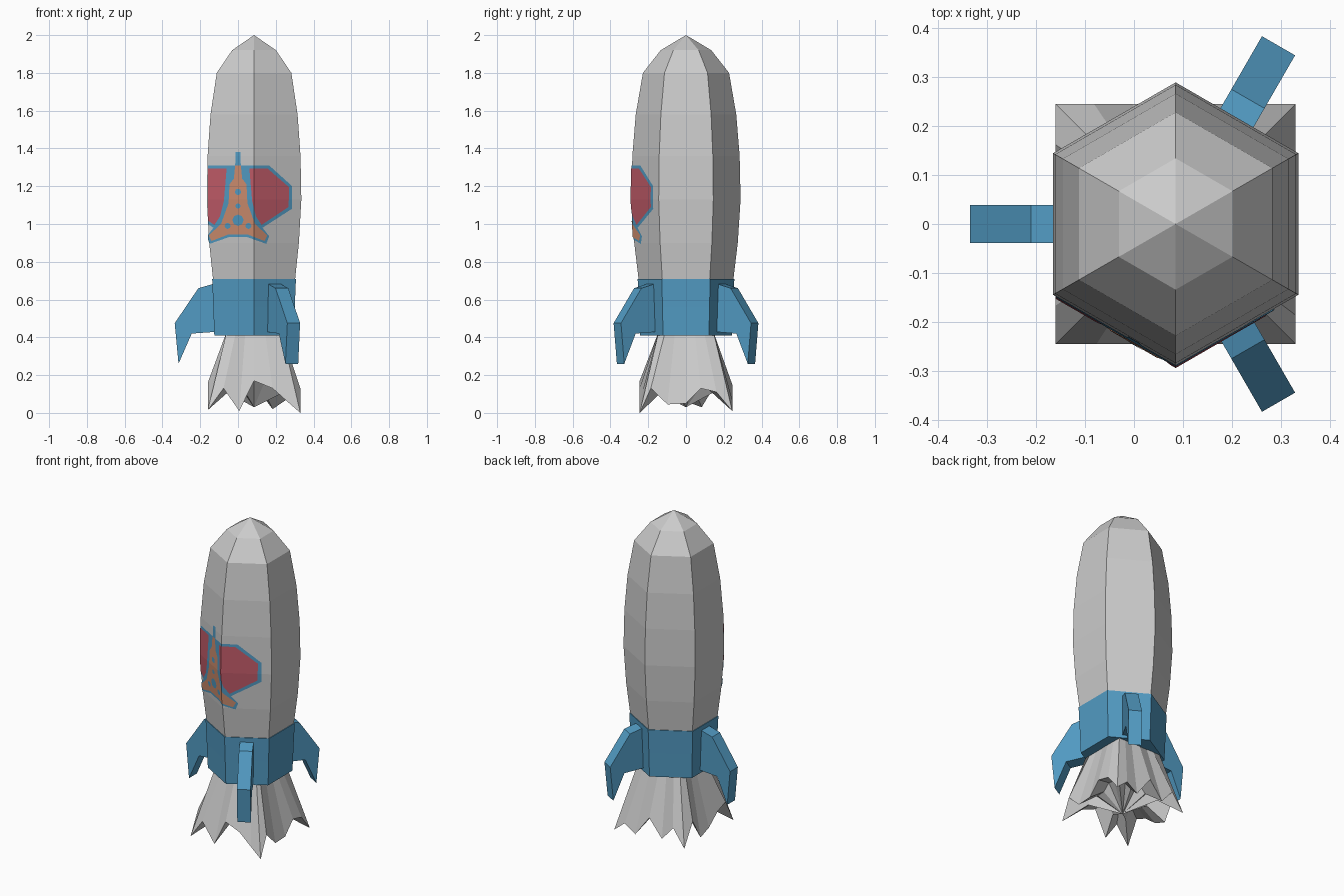
import bpy, bmesh, math
from mathutils import Vector

if "Cube" in bpy.data.objects:
    bpy.data.objects.remove(bpy.data.objects["Cube"])

CX = 0.085  # axis of the hull


def mat(name, col):
    m = bpy.data.materials.new(name)
    m.diffuse_color = (*col, 1)
    m.use_nodes = True
    m.node_tree.nodes["Principled BSDF"].inputs["Base Color"].default_value = m.diffuse_color
    return m


GREY = mat("light_grey", (0.60, 0.60, 0.60))
BLUE = mat("blue", (0.085, 0.33, 0.55))
RED = mat("red", (0.53, 0.105, 0.14))
TAN = mat("tan", (0.62, 0.27, 0.16))


def finish(name, bm, material, normals=True):
    if normals:
        bmesh.ops.recalc_face_normals(bm, faces=bm.faces[:])
    me = bpy.data.meshes.new(name)
    bm.to_mesh(me)
    bm.free()
    me.materials.append(material)
    ob = bpy.data.objects.new(name, me)
    bpy.context.collection.objects.link(ob)
    return ob


def bridge(bm, a, b):
    n = len(a)
    for i in range(n):
        bm.faces.new((a[i], a[(i + 1) % n], b[(i + 1) % n], b[i]))


def fan(bm, ring, tip):
    for i in range(len(ring)):
        bm.faces.new((ring[i], ring[(i + 1) % len(ring)], tip))


def hex_lathe(name, rings, material, tip=None):
    bm = bmesh.new()
    loops = []
    for z, r in rings:
        loops.append([bm.verts.new((CX + r * math.cos(math.radians(30 + 60 * i)),
                                    r * math.sin(math.radians(30 + 60 * i)), z))
                      for i in range(6)])
    for a, b in zip(loops, loops[1:]):
        bridge(bm, a, b)
    bm.faces.new(loops[0])
    if tip:
        fan(bm, loops[-1], bm.verts.new((CX, 0, tip)))
    else:
        bm.faces.new(loops[-1])
    return finish(name, bm, material)


# Hull with pointed nose, and the blue tail band
HULL = [(0.70, 0.250), (0.90, 0.274), (1.13, 0.289), (1.36, 0.284),
        (1.58, 0.266), (1.80, 0.228), (1.92, 0.134)]
hex_lathe("hull", HULL, GREY, tip=2.0)
hex_lathe("tail_band", [(0.41, 0.243), (0.56, 0.249), (0.71, 0.256)], BLUE)

# Three swept fins
FIN = [(0.19, 0.69), (0.295, 0.66), (0.42, 0.475), (0.40, 0.26), (0.33, 0.42), (0.19, 0.43)]
for k, deg in enumerate((180, 60, -60)):
    c, s = math.cos(math.radians(deg)), math.sin(math.radians(deg))
    bm = bmesh.new()
    sides = [[bm.verts.new((CX + r * c - w * s, r * s + w * c, z)) for r, z in FIN]
             for w in (-0.039, 0.039)]
    bridge(bm, *sides)
    for side in sides:
        bm.faces.new(side)
    finish(f"fin_{k + 1}", bm, BLUE)

# Flared square exhaust plume with a jagged hem and a crumpled underside
HEMS = [[(0, .015), (.17, .13), (.34, .01), (.50, .17), (.70, .13), (.86, .06)],
        [(0, .0), (.12, .13), (.30, .045), (.50, .05), (.66, .13), (.83, .11)],
        [(0, .01), (.15, .07), (.30, .02), (.50, .15), (.68, .04), (.84, .13)],
        [(0, .02), (.17, .16), (.33, .03), (.50, .06), (.68, .13), (.84, .16)]]
bm = bmesh.new()
top, hem, inner = [], [], []
for q, side in enumerate(HEMS):
    a = q * math.pi / 2
    for t, z in side:
        u, v = 2 * t - 1, -1
        d = Vector((u * math.cos(a) - v * math.sin(a), u * math.sin(a) + v * math.cos(a), 0))
        axis = Vector((CX, 0, 0))
        top.append(bm.verts.new(axis + d * 0.145 + Vector((0, 0, 0.43))))
        hem.append(bm.verts.new(axis + d * 0.245 + Vector((0, 0, z))))
        inner.append(bm.verts.new(axis + d * 0.14 + Vector((0, 0, 0.10 + z * 0.5))))
bridge(bm, top, hem)
bridge(bm, hem, inner)
fan(bm, inner, bm.verts.new((CX, 0, 0.03)))
bm.faces.new(top)
finish("exhaust_plume", bm, GREY)


# Painted patches: flat outlines (x, z) draped over the two front hull faces
def hull_y(x, z):
    for (z0, r0), (z1, r1) in zip(HULL, HULL[1:]):
        if z0 <= z <= z1:
            r = r0 + (r1 - r0) * (z - z0) / (z1 - z0)
            return -(r * 0.866 - 0.5 * abs(x - CX)) / 0.866


def patch(name, outline, material, lift):
    bm = bmesh.new()
    f = bm.faces.new([bm.verts.new((x, 0, z)) for x, z in outline])
    f.normal_update()
    if f.normal.y > 0:
        f.normal_flip()
    bmesh.ops.triangulate(bm, faces=bm.faces[:])

    def cut(co, no, clear=False):
        bmesh.ops.bisect_plane(bm, geom=bm.verts[:] + bm.edges[:] + bm.faces[:],
                               plane_co=co, plane_no=no, clear_inner=clear)
    cut((CX, 0, 0), (1, 0, 0))
    cut((-0.160, 0, 0), (1, 0, 0), True)
    for z, _ in HULL:
        cut((0, 0, z), (0, 0, 1))
    for v in bm.verts:
        v.co.y = hull_y(v.co.x, v.co.z) - lift
    finish(name, bm, material, normals=False)


def mirrored(half):
    return half + [(-x, z) for x, z in reversed(half)]


def disc(x, z, r):
    return [(x + r * math.cos(i * math.pi / 4), z + r * math.sin(i * math.pi / 4))
            for i in range(8)]


patch("panel_border", mirrored([(.012, 1.38), (.015, 1.31), (.165, 1.31), (.287, 1.20),
                                (.285, 1.08), (.13, .98), (.165, .935), (.15, .895),
                                (.05, .93)]), BLUE, 0.003)
WING = [(.06, 1.295), (.155, 1.295), (.27, 1.195), (.268, 1.09), (.125, .995),
        (.095, 1.04), (.075, 1.12)]
for label, s in (("right", 1), ("left", -1)):
    patch("red_panel_" + label, [(s * x, z) for x, z in WING], RED, 0.005)
patch("tan_panel", mirrored([(.015, 1.31), (.022, 1.24), (.045, 1.21), (.05, 1.11), (.09, 1.0),
                             (.155, .94), (.14, .91), (.05, .945)]), TAN, 0.006)
for i, (x, z, r) in enumerate([(0, 1.17, .017), (0, 1.095, .014), (0, 1.02, .03),
                               (-.055, .99, .016), (.055, .99, .016)]):
    patch(f"blue_dot_{i + 1}", disc(x, z, r), BLUE, 0.008)
